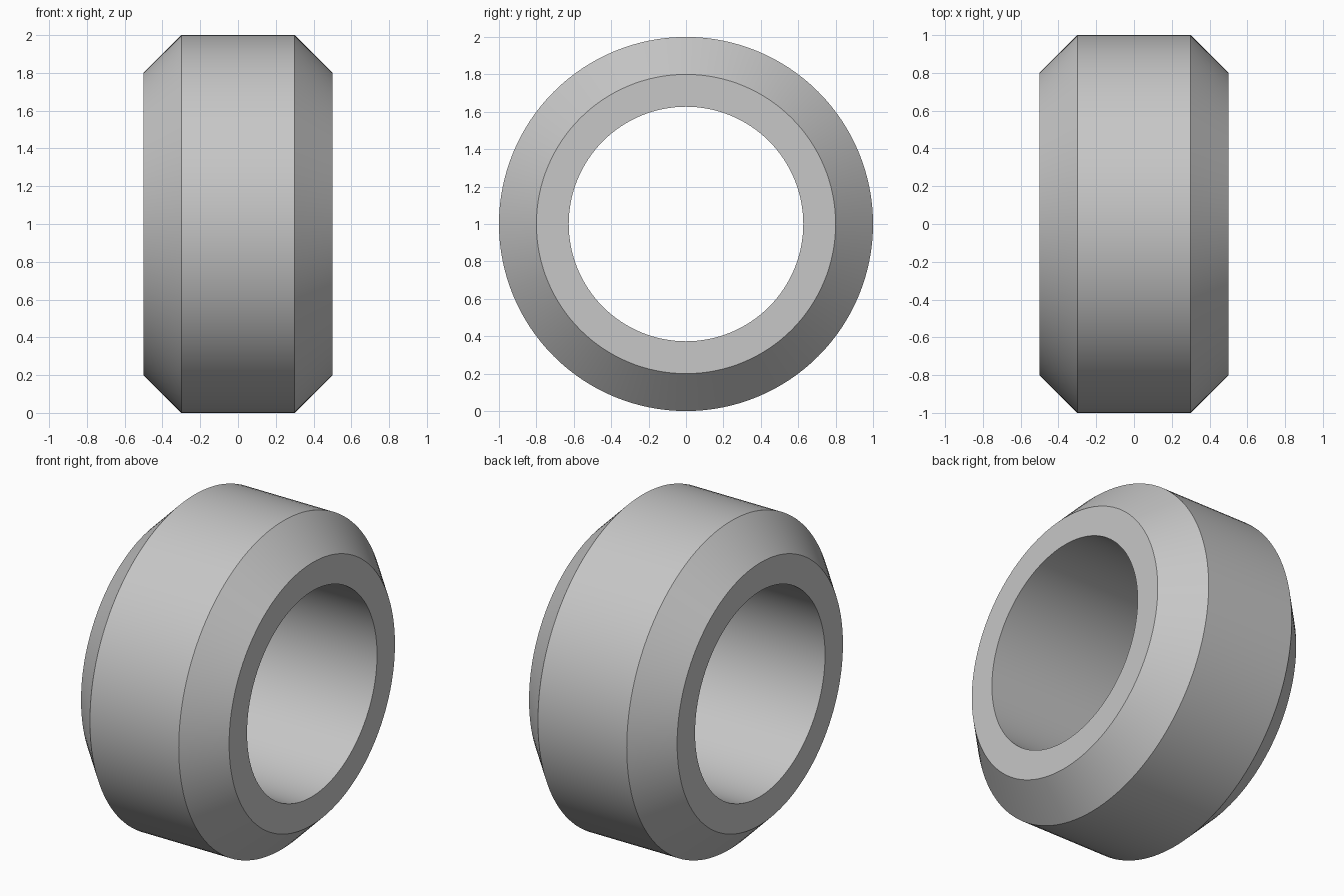
import bpy
import bmesh
import math
from mathutils import Matrix, Vector

cube = bpy.data.objects.get("Cube")
if cube:
    bpy.data.objects.remove(cube, do_unlink=True)

SEGMENTS = 128

# One plain grey for the whole ring
grey = bpy.data.materials.new("plain_grey")
grey.use_nodes = True
colour = (0.57, 0.57, 0.57, 1)
grey.diffuse_color = colour
grey.node_tree.nodes["Principled BSDF"].inputs["Base Color"].default_value = colour

# Half cross-section as (x, radius), mirrored to close the loop
half = [(0.5, 0.627), (0.5, 0.8), (0.3, 1.0)]
profile = half + [(-x, r) for x, r in reversed(half)]

# Revolve the cross-section around the x axis
bm = bmesh.new()
rings = []
for i in range(SEGMENTS):
    turn = Matrix.Rotation(math.tau * i / SEGMENTS, 3, "X")
    rings.append([bm.verts.new(turn @ Vector((x, 0, r))) for x, r in profile])
for i, ring in enumerate(rings):
    after = rings[(i + 1) % SEGMENTS]
    for j in range(len(profile)):
        k = (j + 1) % len(profile)
        bm.faces.new((ring[j], ring[k], after[k], after[j]))
bmesh.ops.recalc_face_normals(bm, faces=bm.faces)

mesh = bpy.data.meshes.new("chamfered_ring")
bm.to_mesh(mesh)
bm.free()
mesh.materials.append(grey)

# Stand the ring on the ground
ring_object = bpy.data.objects.new("chamfered_ring", mesh)
ring_object.location.z = 1
bpy.context.collection.objects.link(ring_object)

# Smooth around the ring, crisp at the chamfers
bpy.ops.object.select_all(action="DESELECT")
ring_object.select_set(True)
bpy.context.view_layer.objects.active = ring_object
bpy.ops.object.shade_smooth_by_angle(angle=math.radians(30))
